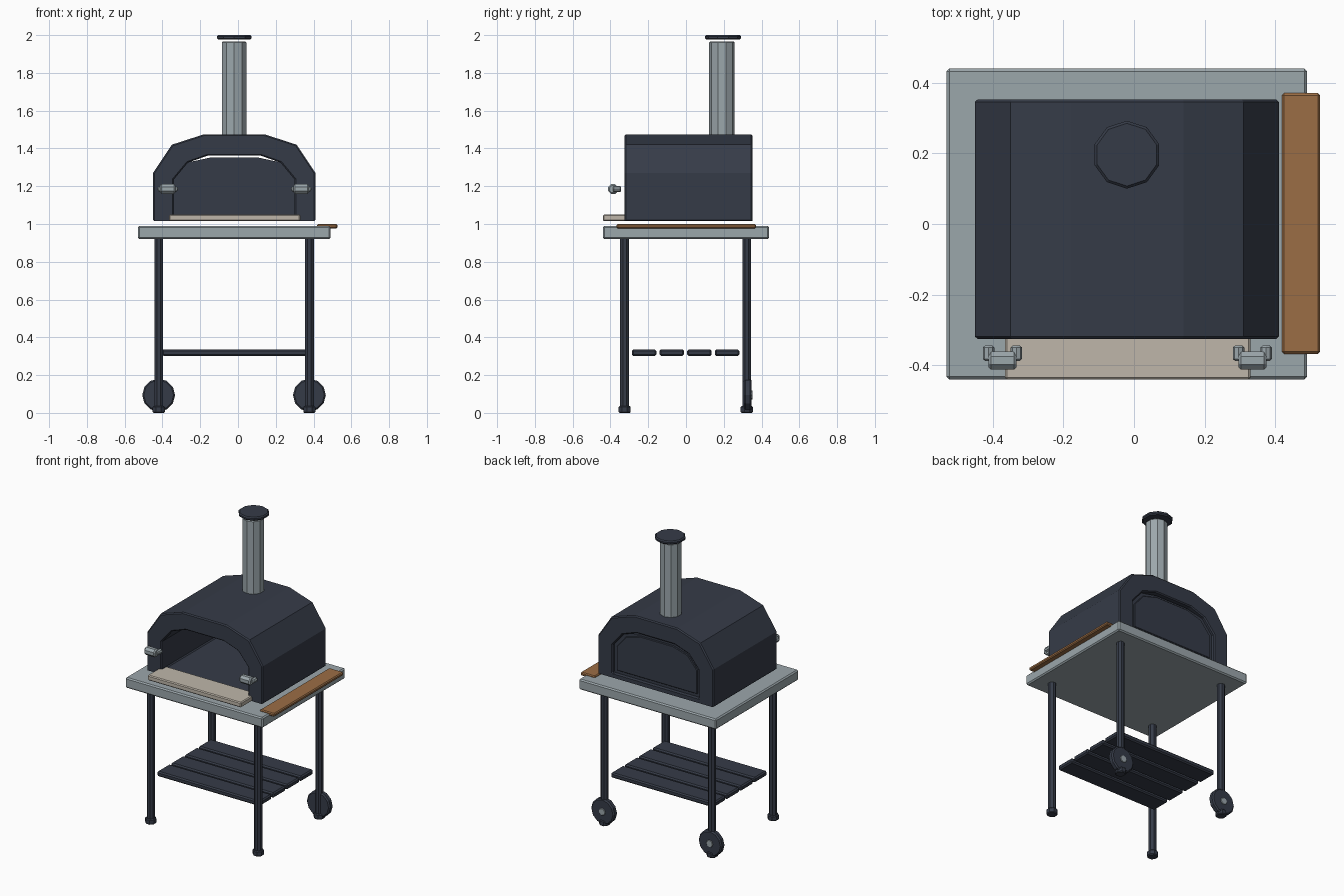
import bpy, bmesh, math
from mathutils import Matrix, Vector

if "Cube" in bpy.data.objects:
    bpy.data.objects.remove(bpy.data.objects["Cube"], do_unlink=True)


def material(name, rgb):
    m = bpy.data.materials.new(name)
    m.use_nodes = True
    m.diffuse_color = (*rgb, 1)
    m.node_tree.nodes["Principled BSDF"].inputs["Base Color"].default_value = (*rgb, 1)
    return m


CHARCOAL = material("charcoal paint", (0.036, 0.044, 0.064))
STEEL = material("brushed steel", (0.33, 0.385, 0.41))
WOOD = material("warm wood", (0.33, 0.155, 0.06))
STONE = material("pale stone", (0.52, 0.47, 0.40))


def finish(name, bm, mat, bevel):
    bmesh.ops.recalc_face_normals(bm, faces=bm.faces)
    me = bpy.data.meshes.new(name)
    bm.to_mesh(me)
    bm.free()
    me.materials.append(mat)
    ob = bpy.data.objects.new(name, me)
    bpy.context.collection.objects.link(ob)
    if bevel:
        mod = ob.modifiers.new("Bevel", "BEVEL")
        mod.width = bevel
        mod.segments = 1
        mod.limit_method = "ANGLE"
        mod.angle_limit = math.radians(58)
    return ob


def box(name, lo, hi, mat, bevel=0.006):
    bm = bmesh.new()
    lo, hi = Vector(lo), Vector(hi)
    size = hi - lo
    bmesh.ops.create_cube(bm, size=1, matrix=Matrix.Translation((lo + hi) / 2) @ Matrix.Diagonal((*size, 1)))
    return finish(name, bm, mat, bevel)


def rod(name, start, end, radius, mat, sides=8, bevel=0.005, turn=0.0):
    bm = bmesh.new()
    start, end = Vector(start), Vector(end)
    axis = end - start
    rot = axis.to_track_quat("Z", "Y").to_matrix().to_4x4()
    bmesh.ops.create_cone(bm, cap_ends=True, segments=sides, radius1=radius, radius2=radius, depth=axis.length,
                          matrix=Matrix.Translation((start + end) / 2) @ rot @ Matrix.Rotation(turn, 4, "Z"))
    return finish(name, bm, mat, bevel)


CX = -0.02  # centre line of oven and stand


def arch(half):
    """Mirror a half profile into a closed arch outline."""
    return [(CX - x, z) for x, z in half] + [(CX + x, z) for x, z in reversed(half)]


def arch_solid(name, outer, y0, y1, mat, inner=None, bevel=0.007):
    bm = bmesh.new()
    n = len(outer)

    def ring(points, y):
        return [bm.verts.new((x, y, z)) for x, z in points]

    def bridge(a, b):
        for i in range(n):
            j = (i + 1) % n
            bm.faces.new((a[i], a[j], b[j], b[i]))

    front, back = ring(outer, y0), ring(outer, y1)
    bridge(front, back)
    if inner:
        in_front, in_back = ring(inner, y0), ring(inner, y1)
        bridge(in_front, in_back)
        bridge(front, in_front)
        bridge(back, in_back)
    else:
        bm.faces.new(front)
        bm.faces.new(back)
    return finish(name, bm, mat, bevel)


# Oven shell: an open arched tunnel closed by a recessed rear panel
outer = arch([(0.43, 1.015), (0.43, 1.27), (0.33, 1.42), (0.16, 1.475)])
inner = arch([(0.32, 1.045), (0.32, 1.235), (0.245, 1.325), (0.14, 1.362)])
panel = arch([(0.325, 1.04), (0.325, 1.235), (0.247, 1.326), (0.12, 1.353)])
arch_solid("oven_shell", outer, -0.325, 0.352, CHARCOAL, inner)
arch_solid("oven_rear_panel", panel, 0.31, 0.33, CHARCOAL, bevel=0)

# Raised inner plate on the rear panel
plate = arch([(0.3, 1.065), (0.3, 1.225), (0.23, 1.308), (0.12, 1.34)])
arch_solid("oven_rear_plate", plate, 0.325, 0.338, CHARCOAL, bevel=0.004)

# Stone hearth
box("hearth", (CX - 0.345, -0.44, 1.015), (CX + 0.35, -0.27, 1.05), STONE)

# Chimney and cap
rod("chimney_pipe", (CX, 0.19, 1.4), (CX, 0.19, 1.967), 0.068, STEEL, sides=10, bevel=0.006)
rod("chimney_cap", (CX, 0.196, 1.976), (CX, 0.196, 2.0), 0.096, CHARCOAL, sides=10, bevel=0.007)

# Table top and side board
box("table_top", (-0.53, -0.44, 0.92), (0.49, 0.44, 0.99), STEEL, 0.008)
box("side_board", (0.418, -0.367, 0.977), (0.526, 0.37, 1.0), WOOD)

# Front handles
for side, x in (("right", -0.372), ("left", 0.335)):
    z = 1.185
    rod(side + "_handle_bar", (x - 0.04, -0.386, z), (x + 0.04, -0.386, z), 0.028, STEEL,
        bevel=0.007, turn=math.pi / 8)
    for end, dx in (("outer", -0.039), ("inner", 0.039)):
        rod(f"{side}_handle_{end}_post", (x + dx, -0.387, z), (x + dx, -0.344, z), 0.016, STEEL)

# Legs, feet and rear wheels
for side, x in (("right", -0.42), ("left", 0.378)):
    for end, y in (("front", -0.325), ("back", 0.322)):
        rod(f"{end}_{side}_leg", (x, y, 0.015), (x, y, 0.925), 0.025, CHARCOAL,
            bevel=0, turn=math.pi / 8)
        rod(f"{end}_{side}_foot", (x, y, 0), (x, y, 0.036), 0.035, CHARCOAL, turn=math.pi / 8)
    rod(side + "_wheel", (x, 0.308, 0.094), (x, 0.348, 0.094), 0.087, CHARCOAL, sides=12, bevel=0.008)
    rod(side + "_wheel_hub", (x, 0.34, 0.094), (x, 0.353, 0.094), 0.024, STEEL, bevel=0.002)

# Slatted lower shelf
for i in range(4):
    y = -0.222 + 0.1465 * i
    box(f"shelf_slat_{i + 1}", (-0.402, y - 0.065, 0.302), (0.362, y + 0.065, 0.336), CHARCOAL, 0.008)
